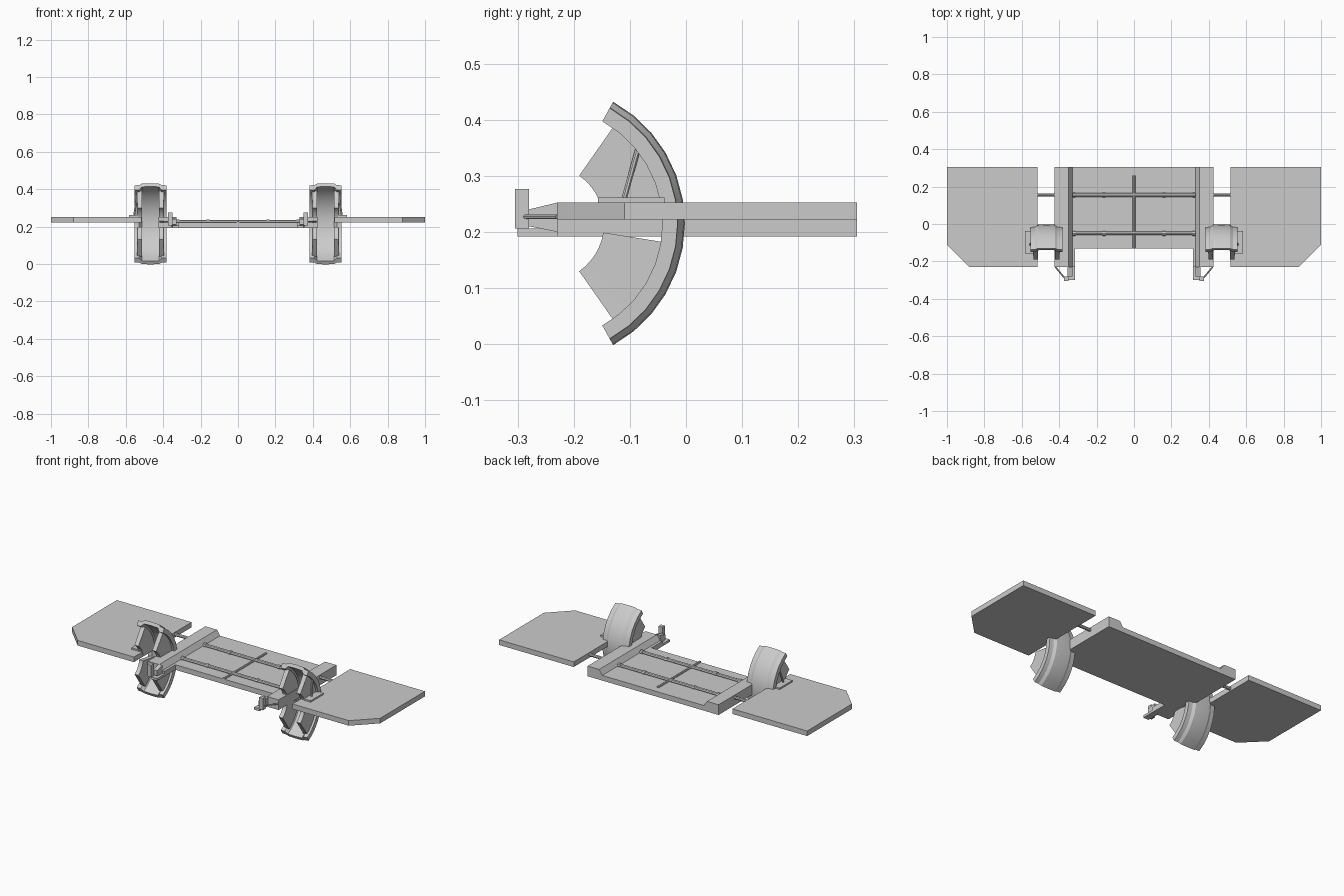
import bpy, bmesh
from math import sin, cos, radians
from mathutils import Vector

cube = bpy.data.objects.get("Cube")
if cube:
    bpy.data.objects.remove(cube, do_unlink=True)

grey = bpy.data.materials.new("plain grey")
grey.use_nodes = True
colour = (0.6, 0.6, 0.6, 1)
grey.diffuse_color = colour
grey.node_tree.nodes["Principled BSDF"].inputs["Base Color"].default_value = colour


def finish(name, bm, smooth=False):
    bmesh.ops.recalc_face_normals(bm, faces=bm.faces)
    mesh = bpy.data.meshes.new(name)
    bm.to_mesh(mesh)
    bm.free()
    mesh.materials.append(grey)
    obj = bpy.data.objects.new(name, mesh)
    bpy.context.collection.objects.link(obj)
    if smooth:
        bpy.ops.object.select_all(action='DESELECT')
        obj.select_set(True)
        bpy.context.view_layer.objects.active = obj
        bpy.ops.object.shade_smooth_by_angle(angle=radians(25))
    return obj


def prism(name, points, offset):
    """Extrude a planar outline along an offset vector."""
    bm = bmesh.new()
    face = bm.faces.new([bm.verts.new(p) for p in points])
    moved = bmesh.ops.extrude_face_region(bm, geom=[face])["geom"]
    verts = [v for v in moved if isinstance(v, bmesh.types.BMVert)]
    bmesh.ops.translate(bm, verts=verts, vec=offset)
    return finish(name, bm)


def box(name, x, y, z):
    outline = [(x[0], y[0], z[0]), (x[1], y[0], z[0]),
               (x[1], y[1], z[0]), (x[0], y[1], z[0])]
    return prism(name, outline, (0, 0, z[1] - z[0]))


def rod(name, a, b, radius):
    a, b = Vector(a), Vector(b)
    bm = bmesh.new()
    bmesh.ops.create_cone(bm, cap_ends=True, segments=8, radius1=radius,
                          radius2=radius, depth=(b - a).length)
    turn = (b - a).to_track_quat('Z', 'Y').to_matrix().to_4x4()
    turn.translation = (a + b) / 2
    bmesh.ops.transform(bm, matrix=turn, verts=bm.verts)
    return finish(name, bm, True)


def sweep(name, section, start, end, steps, smooth=False):
    """Sweep a closed (x, radius) section about the wheel axis."""
    bm = bmesh.new()
    rings = []
    for i in range(steps + 1):
        a = radians(start + (end - start) * i / steps)
        rings.append([bm.verts.new((x, -0.25 + r * cos(a), 0.215 + r * sin(a)))
                      for x, r in section])
    n = len(section)
    for p, q in zip(rings, rings[1:]):
        for k in range(n):
            bm.faces.new((p[k], p[(k + 1) % n], q[(k + 1) % n], q[k]))
    bm.faces.new(rings[0])
    bm.faces.new(rings[-1])
    return finish(name, bm, smooth)


# Floor with its tubes
box("floor", (-0.33, 0.33), (-0.13, 0.305), (0.192, 0.222))
for name, y in (("rear_cross_tube", 0.155), ("front_cross_tube", -0.05)):
    rod(name, (-0.33, y, 0.226), (0.33, y, 0.226), 0.01)
    for x in (-0.32, -0.16, 0.16, 0.32):
        rod(name + "_collar", (x - 0.008, y, 0.226), (x + 0.008, y, 0.226), 0.013)
rod("centre_tube", (0, -0.13, 0.224), (0, 0.26, 0.224), 0.007)

for side, s in (("left", 1), ("right", -1)):
    # Outer deck with a clipped front corner
    deck = [(0.515, 0.305), (1, 0.305), (1, -0.11), (0.88, -0.23), (0.515, -0.23)]
    prism(side + "_deck", [(s * x, y, 0.222) for x, y in deck], (0, 0, 0.03))

    # Side rail with a sloping inner face
    rail = [(0.315, 0.192), (0.425, 0.192), (0.425, 0.252), (0.35, 0.252), (0.33, 0.222),
            (0.315, 0.222)]
    prism(side + "_rail", [(s * x, -0.23, z) for x, z in rail], (0, 0.535, 0))

    # Tapered rail nose, tongue, post and stay
    nose = [(-0.23, 0.252), (-0.28, 0.24), (-0.28, 0.21), (-0.23, 0.2)]
    prism(side + "_rail_nose", [(s * 0.33, y, z) for y, z in nose], (s * 0.025, 0, 0))
    tongue = [(-0.3, 0.192), (-0.3, 0.206), (-0.23, 0.206), (-0.225, 0.192)]
    prism(side + "_tongue", [(s * 0.315, y, z) for y, z in tongue], (s * 0.035, 0, 0))
    box(side + "_post", (s * 0.35, s * 0.375), (-0.305, -0.28), (0.206, 0.276))
    rod(side + "_stay", (s * 0.37, -0.29, 0.227), (s * 0.42, -0.23, 0.227), 0.004)
    rod(side + "_axle", (s * 0.42, 0.155, 0.237), (s * 0.52, 0.155, 0.237), 0.009)

    # Curved guard shell
    half = [(0.085, 0.208), (0.085, 0.235), (0.06, 0.237), (0.045, 0.246), (0, 0.248)]
    inner = [(0, 0.228), (0.045, 0.226), (0.06, 0.208)]
    section = half + [(-x, r) for x, r in reversed(half[:-1])]
    section += [(-x, r) for x, r in reversed(inner[1:])] + inner
    mid = s * 0.468
    sweep(side + "_guard_shell", [(mid + x, r) for x, r in section], -61, 61, 12, True)

    # Guard cheeks above and below the axle line
    for level, sign in (("upper", 1), ("lower", -1)):
        for place, t in (("inner", -1), ("outer", 1)):
            cheek = [(mid + s * t * x, r) for x, r in
                     ((0.045, 0.104), (0.07, 0.104), (0.072, 0.213), (0.045, 0.213))]
            sweep(f"{side}_{level}_{place}_cheek", cheek, 9 * sign, 55 * sign, 6)

    # Guard foot plate and brace
    box(side + "_foot_plate", (s * 0.535, s * 0.582), (-0.157, -0.038), (0.252, 0.261))
    rod(side + "_brace", (s * 0.555, -0.11, 0.26), (s * 0.542, -0.085, 0.35), 0.005)
